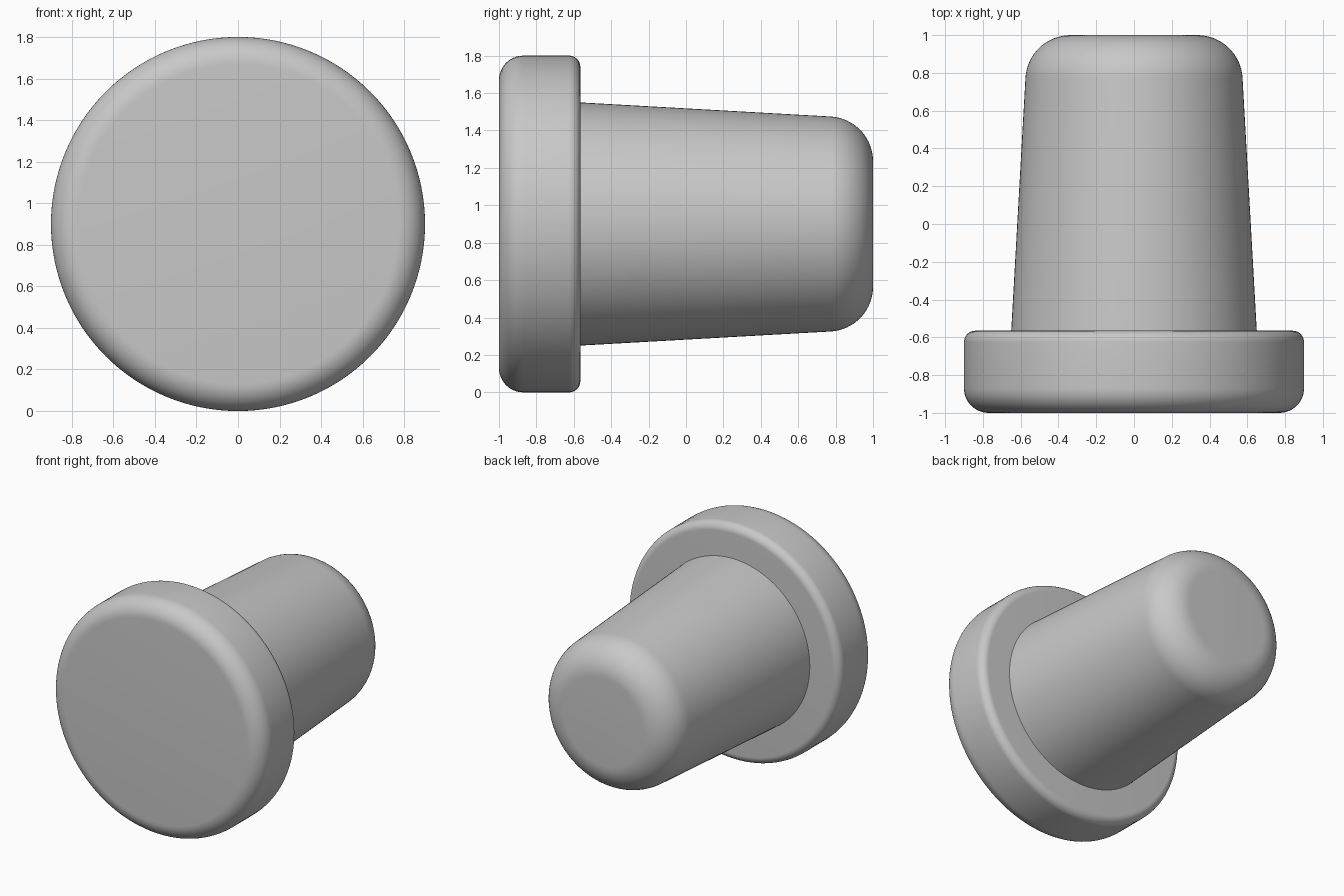
import bpy, bmesh
from math import cos, sin, radians, pi

cube = bpy.data.objects.get("Cube")
if cube:
    bpy.data.objects.remove(cube, do_unlink=True)

GREY = (0.58, 0.58, 0.58, 1)
mat = bpy.data.materials.new("plain grey")
mat.use_nodes = True
mat.diffuse_color = GREY
bsdf = mat.node_tree.nodes["Principled BSDF"]
bsdf.inputs["Base Color"].default_value = GREY
bsdf.inputs["Roughness"].default_value = 0.6


def arc(r, y, radius, start, end, steps=12):
    """Fillet points (radius from axis, y) around a centre, angles in degrees."""
    angles = [radians(start + (end - start) * i / steps) for i in range(steps + 1)]
    return [(r + radius * cos(a), y + radius * sin(a)) for a in angles]


def lathe(name, profile, centre_z=0.9, sides=128):
    """Spin a profile about the y axis; open rims are closed with flat caps."""
    bm = bmesh.new()
    rings = [[bm.verts.new((r * cos(2 * pi * i / sides), y,
                            r * sin(2 * pi * i / sides)))
              for i in range(sides)] for r, y in profile]
    for a, b in zip(rings, rings[1:]):
        for i in range(sides):
            j = (i + 1) % sides
            bm.faces.new((a[i], a[j], b[j], b[i]))
    bm.faces.new(rings[0])
    bm.faces.new(rings[-1])
    bmesh.ops.recalc_face_normals(bm, faces=bm.faces)
    mesh = bpy.data.meshes.new(name)
    bm.to_mesh(mesh)
    bm.free()
    mesh.materials.append(mat)
    obj = bpy.data.objects.new(name, mesh)
    obj.location.z = centre_z
    bpy.context.collection.objects.link(obj)
    bpy.ops.object.select_all(action='DESELECT')
    obj.select_set(True)
    bpy.context.view_layer.objects.active = obj
    bpy.ops.object.shade_smooth_by_angle(angle=radians(30))
    return obj


# Round head: large fillet in front, small fillet behind
lathe("head", arc(0.77, -0.87, 0.13, -90, 0) + arc(0.84, -0.625, 0.06, 0, 90))

# Tapered stem with a rounded far end, seated slightly inside the head
lathe("stem", [(0.653, -0.62), (0.65, -0.565)] + arc(0.335, 0.76, 0.24, 3.2, 90, 16))
